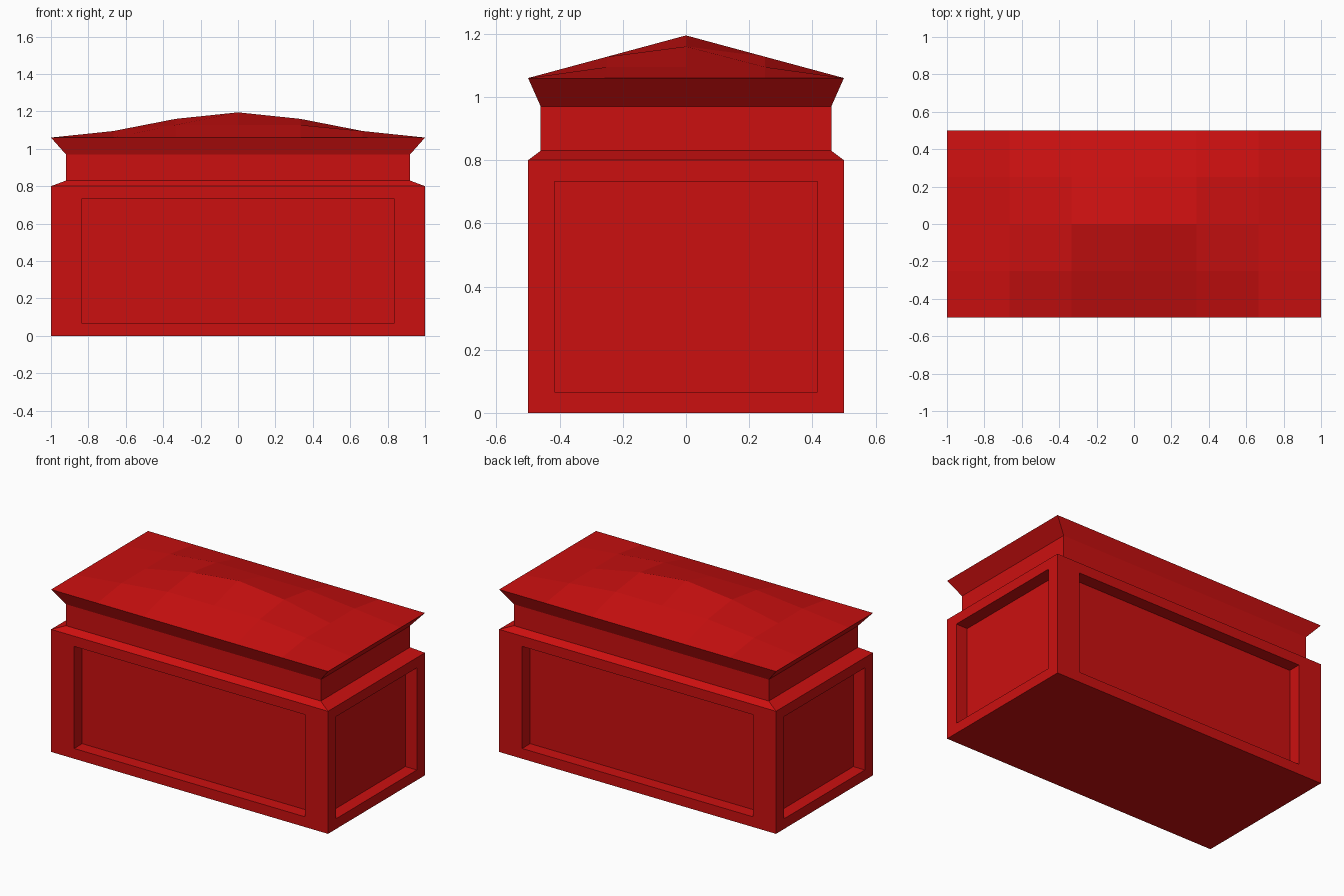
import bpy, bmesh
from mathutils import Vector

cube = bpy.data.objects.get("Cube")
if cube:
    bpy.data.objects.remove(cube, do_unlink=True)

# Single red paint
RED = (0.60, 0.005, 0.005, 1.0)
red = bpy.data.materials.new("red_paint")
red.use_nodes = True
red.diffuse_color = RED
bsdf = red.node_tree.nodes["Principled BSDF"]
bsdf.inputs["Base Color"].default_value = RED
bsdf.inputs["Roughness"].default_value = 0.6

INSET = 0.92       # width of the neck relative to the body
PANEL = 0.833      # panel size relative to its wall
DEPTH = 0.083      # panel recess


def finish(bm, name):
    """Turn a bmesh into a named, flat-shaded object."""
    mesh = bpy.data.meshes.new(name)
    bm.to_mesh(mesh)
    bm.free()
    mesh.materials.append(red)
    obj = bpy.data.objects.new(name, mesh)
    bpy.context.collection.objects.link(obj)
    return obj


def ring(bm, scale, z):
    """Four corners of the 2 x 1 footprint at a given height."""
    corners = ((-1, -0.5), (1, -0.5), (1, 0.5), (-1, 0.5))
    return [bm.verts.new((x * scale, y * scale, z)) for x, y in corners]


def walls(bm, low, high):
    """Four outward-facing walls between two rings."""
    return [bm.faces.new((low[i], low[(i + 1) % 4], high[(i + 1) % 4], high[i]))
            for i in range(4)]


# Body: box with one recessed panel in each wall
bm = bmesh.new()
base, top = ring(bm, 1, 0), ring(bm, 1, 0.8)
sides = walls(bm, base, top)
bm.faces.new(base[::-1])
bm.normal_update()
for face in sides:
    normal = face.normal.copy()
    centre = face.calc_center_median()
    # panel outline on the wall
    bmesh.ops.inset_individual(bm, faces=[face], thickness=0.01)
    corners = ((-1, -1), (1, -1), (1, 1), (-1, 1))
    across = Vector((0, 0, 1)).cross(normal)
    half = 1.0 if abs(normal.y) > 0.5 else 0.5

    def place(depth):
        for v in face.verts:
            u = 1 if (v.co - centre).dot(across) > 0 else -1
            w = 1 if v.co.z > centre.z else -1
            v.co = (centre + across * (u * half * PANEL)
                    + Vector((0, 0, w * 0.4 * PANEL)) - normal * depth)

    place(0)
    # recessed panel with straight reveals
    bmesh.ops.inset_individual(bm, faces=[face], thickness=0.01)
    place(DEPTH)
finish(bm, "body")

# Sloped ledge, neck and flared cornice
for name, s0, z0, s1, z1 in (("ledge", 1, 0.80, INSET, 0.83),
                             ("neck", INSET, 0.83, INSET, 0.97),
                             ("cornice", INSET, 0.97, 1, 1.06)):
    bm = bmesh.new()
    walls(bm, ring(bm, s0, z0), ring(bm, s1, z1))
    finish(bm, name)

# Lid top: 6 x 4 grid raised in a soft faceted dome
bm = bmesh.new()
NX, NY = 6, 4


def dome(x, y):
    t = max(0.0, 1 - max(abs(x), abs(y) * 2))
    return 1.06 + 0.135 * t * t * (3 - 2 * t)


grid = []
for j in range(NY + 1):
    y = -0.5 + j / NY
    xs = [-1 + 2 * i / NX for i in range(NX + 1)]
    grid.append([bm.verts.new((x, y, dome(x, y))) for x in xs])
for j in range(NY):
    for i in range(NX):
        bm.faces.new((grid[j][i], grid[j][i + 1],
                      grid[j + 1][i + 1], grid[j + 1][i]))
finish(bm, "lid_top")
